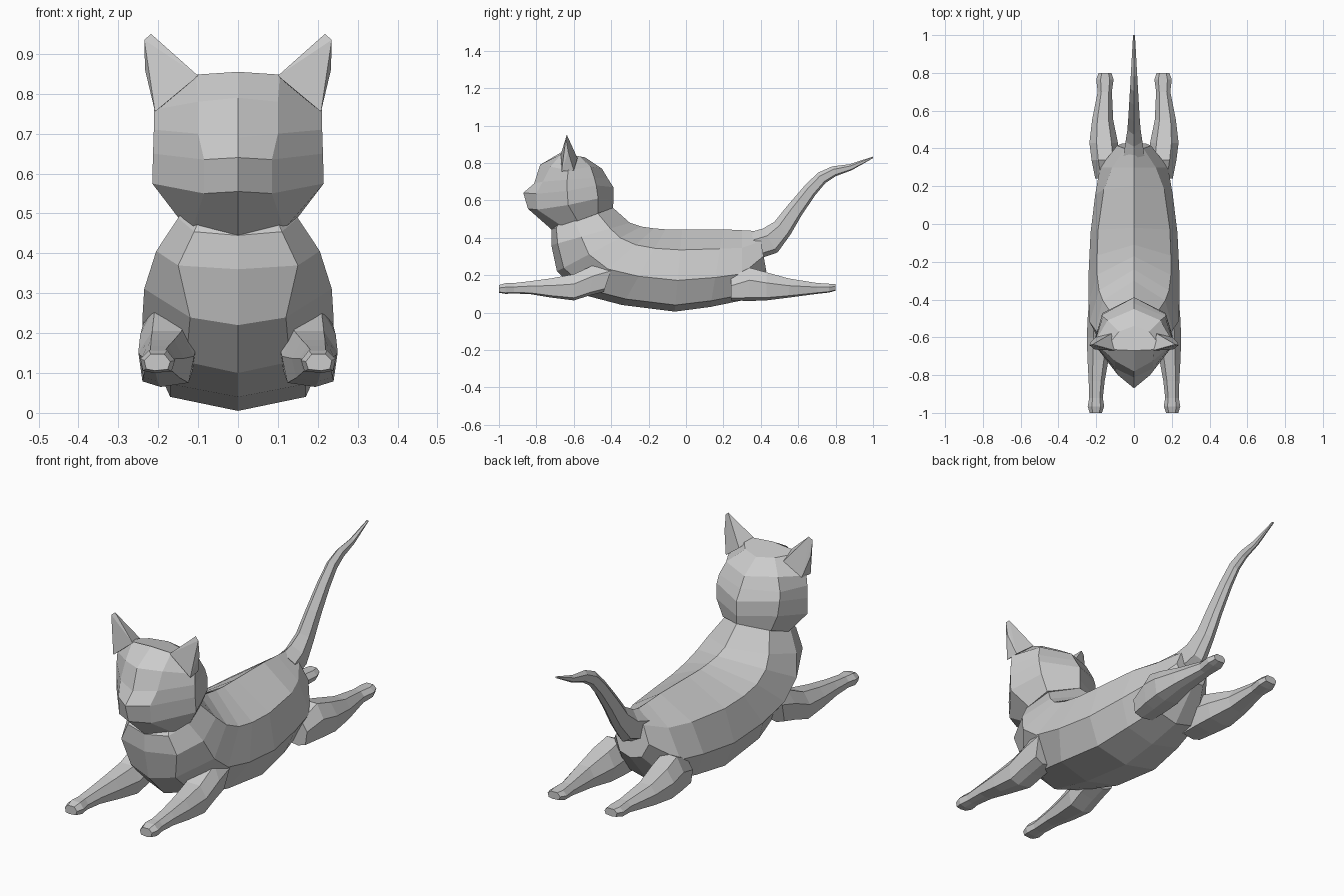
import bpy, bmesh, math
from mathutils import Vector


def finish(name, bm, mirror=False):
    bmesh.ops.recalc_face_normals(bm, faces=bm.faces)
    mesh = bpy.data.meshes.new(name)
    bm.to_mesh(mesh)
    bm.free()
    ob = bpy.data.objects.new(name, mesh)
    bpy.context.collection.objects.link(ob)
    if mirror:
        ob.modifiers.new("mirror", 'MIRROR').use_mirror_merge = False
    return ob


def loft(name, rings, mirror=False):
    """Skin a list of equal-length point rings and cap both ends."""
    bm = bmesh.new()
    vs = [[bm.verts.new(p) for p in r] for r in rings]
    n = len(vs[0])
    for a, b in zip(vs, vs[1:]):
        for i in range(n):
            j = (i + 1) % n
            bm.faces.new((a[i], a[j], b[j], b[i]))
    bm.faces.new(vs[0])
    bm.faces.new(vs[-1])
    return finish(name, bm, mirror)


def symmetric(half):
    """Close a half ring whose first and last points lie on x = 0."""
    return half + [(-x, y, z) for x, y, z in reversed(half[1:-1])]


# Body: top y, top z, bottom y, bottom z, three half widths
body = [
    (-.41, .57, -.70, .47, .11, .14, .10),
    (-.39, .56, -.72, .445, .12, .15, .11),
    (-.30, .48, -.72, .36, .165, .205, .15),
    (-.24, .46, -.69, .22, .185, .235, .12),
    (-.17, .45, -.57, .10, .195, .24, .13),
    (-.11, .445, -.34, .04, .195, .24, .17),
    (-.02, .445, -.06, .005, .19, .23, .17),
    (.20, .445, .13, .03, .16, .205, .15),
    (.30, .44, .30, .065, .115, .18, .12),
    (.39, .435, .43, .22, .05, .09, .06),
]
rings = []
for yt, zt, yb, zb, *widths in body:
    t, b = Vector((0, yt, zt)), Vector((0, yb, zb))
    half = [t]
    for w, f in zip(widths, (.25, .62, .92)):
        p = t.lerp(b, f)
        half.append((w, p.y, p.z))
    rings.append(symmetric(half + [b]))
loft("body", rings)

# Head layers from throat to crown: front, cheek, side, rear side, back
head = [
    [(0, -.72, .445), (.115, -.66, .46), (.15, -.58, .49), (.13, -.47, .53), (0, -.39, .56)],
    [(0, -.845, .555), (.085, -.795, .55), (.215, -.63, .575), (.165, -.47, .61), (0, -.388, .60)],
    [(0, -.87, .64), (.085, -.80, .635), (.213, -.635, .65), (.17, -.48, .68), (0, -.388, .67)],
    [(0, -.812, .69), (.10, -.765, .70), (.211, -.635, .71), (.165, -.49, .72), (0, -.42, .72)],
    [(0, -.78, .79), (.10, -.725, .78), (.21, -.63, .76), (.14, -.51, .78), (0, -.45, .77)],
    [(0, -.67, .855), (.105, -.665, .848), (.12, -.62, .84), (.08, -.57, .835), (0, -.54, .83)],
]
loft("head", [symmetric(h) for h in head])

# Ears
bm = bmesh.new()
for p in [(.10, -.67, .845), (.208, -.665, .755), (.205, -.60, .76), (.12, -.58, .825),
          (.218, -.637, .95), (.235, -.642, .935), (.233, -.63, .86)]:
    bm.verts.new(p)
bmesh.ops.convex_hull(bm, input=bm.verts)
finish("ear", bm, True)

# Tail: y, z, thickness, half width, tilted across the path
tail = [
    (.37, .36, .075, .055), (.45, .385, .075, .045), (.515, .45, .055, .035),
    (.58, .545, .046, .03), (.66, .65, .038, .025), (.725, .72, .034, .021),
    (.79, .755, .028, .017), (.88, .777, .017, .012), (1.0, .83, .004, .005),
]
rings = []
for i, (y, z, r, w) in enumerate(tail):
    a, b = tail[max(i - 1, 0)], tail[min(i + 1, len(tail) - 1)]
    n = Vector((0, a[1] - b[1], b[0] - a[0])).normalized()
    rings.append([(w * c, y + n.y * r * s, z + n.z * r * s)
                  for c, s in ((0, 1), (1, .4), (.8, -.7), (0, -1), (-.8, -.7), (-1, .4))])
loft("tail", rings)


# Legs: y, inner x, outer x, bottom z, top z, lean of the top along y
def leg(name, sections):
    shape = ((-.55, 1), (.5, 1), (1, .25), (.85, -.8), (.2, -1), (-.8, -.85), (-1, .1))
    rings = []
    for y, x0, x1, z0, z1, lean in sections:
        cx, hx, cz, hz = (x0 + x1) / 2, (x1 - x0) / 2, (z0 + z1) / 2, (z1 - z0) / 2
        rings.append([(cx + u * hx, y + lean * v, cz + v * hz) for u, v in shape])
    loft(name, rings, True)


leg("front_leg", [
    (-.41, .10, .238, .11, .29, .03),
    (-.50, .10, .245, .09, .26, .02),
    (-.60, .11, .25, .065, .205, 0),
    (-.72, .135, .246, .08, .183, 0),
    (-.83, .155, .24, .098, .168, 0),
    (-.92, .165, .237, .102, .158, 0),
    (-.965, .158, .245, .10, .157, 0),
    (-1.0, .17, .235, .106, .147, 0),
])
leg("hind_leg", [
    (.24, .08, .205, .065, .19, 0),
    (.34, .08, .225, .062, .24, 0),
    (.43, .085, .236, .065, .215, 0),
    (.55, .11, .222, .08, .182, 0),
    (.70, .117, .192, .10, .158, 0),
    (.765, .108, .20, .107, .154, 0),
    (.80, .12, .187, .117, .153, 0),
])
